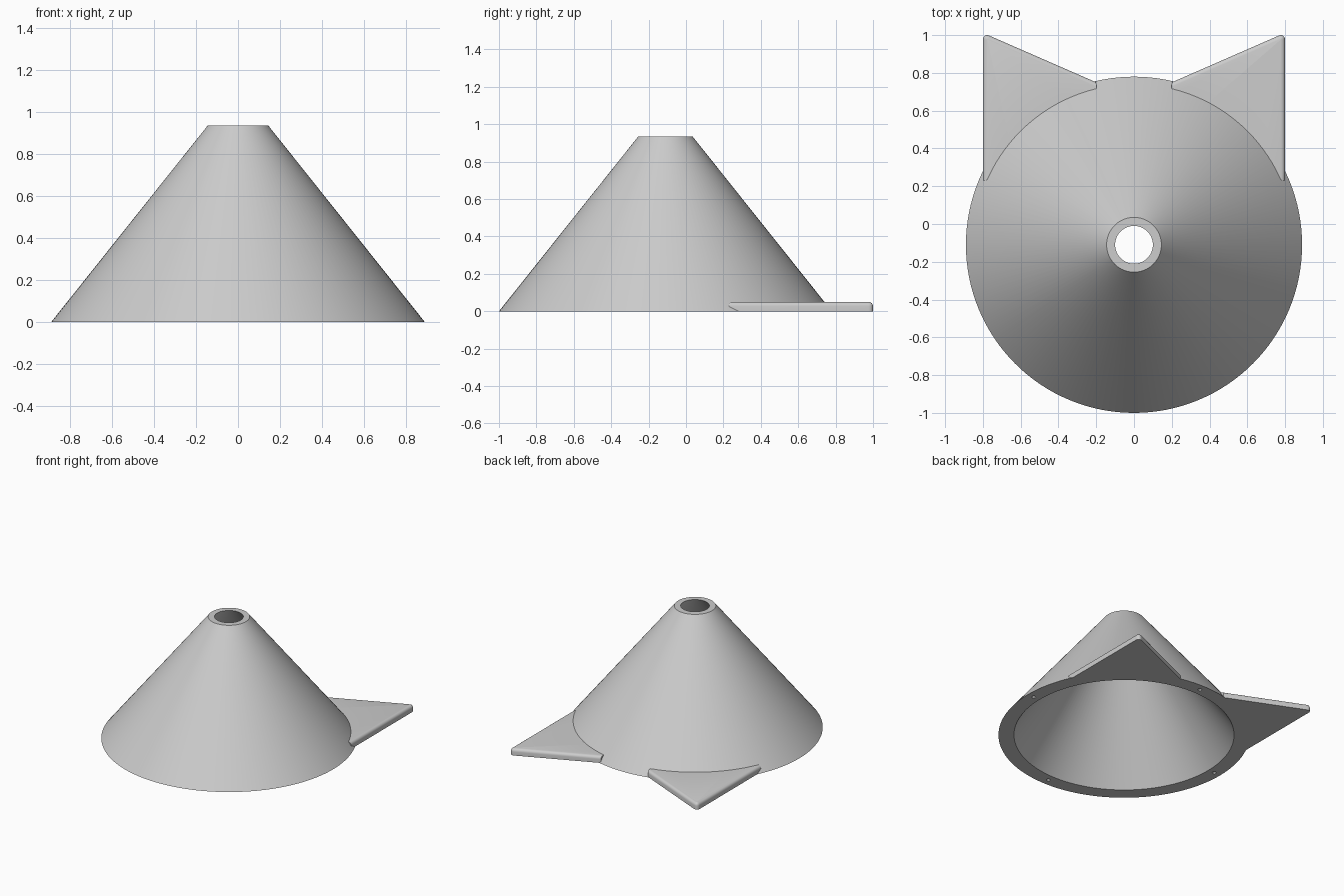
import bpy, bmesh
from math import cos, sin, hypot, radians, tau

default = bpy.data.objects.get("Cube")
if default:
    bpy.data.objects.remove(default, do_unlink=True)

CY = -0.11          # cone axis in y
HEIGHT = 0.935
SIDES = 128
GREY = (0.604, 0.604, 0.604, 1)

grey = bpy.data.materials.new("light_grey")
grey.use_nodes = True
grey.diffuse_color = GREY
grey.node_tree.nodes["Principled BSDF"].inputs["Base Color"].default_value = GREY


def circle(bm, radius, z, sides=SIDES, cx=0, cy=CY, start=0):
    return [bm.verts.new((cx + radius * cos(start + tau * i / sides),
                          cy + radius * sin(start + tau * i / sides), z)) for i in range(sides)]


def bridge(bm, a, b):
    """Join two equal loops with quads."""
    for i in range(len(a)):
        j = (i + 1) % len(a)
        bm.faces.new((a[i], a[j], b[j], b[i]))


def finish(name, bm):
    bmesh.ops.recalc_face_normals(bm, faces=bm.faces)
    mesh = bpy.data.meshes.new(name)
    bm.to_mesh(mesh)
    bm.free()
    mesh.materials.append(grey)
    obj = bpy.data.objects.new(name, mesh)
    bpy.context.collection.objects.link(obj)
    bpy.ops.object.select_all(action='DESELECT')
    obj.select_set(True)
    bpy.context.view_layer.objects.active = obj
    bpy.ops.object.shade_smooth_by_angle(angle=radians(30))


def cone_body():
    """Hollow truncated cone with four blind holes under its rim."""
    bm = bmesh.new()
    outer, top_outer = circle(bm, 0.89, 0), circle(bm, 0.145, HEIGHT)
    inner, top_inner = circle(bm, 0.78, 0), circle(bm, 0.10, HEIGHT)
    for a, b in ((outer, top_outer), (top_outer, top_inner), (top_inner, inner)):
        bridge(bm, a, b)
    # underside of the rim, split into plain quads and four holed cells
    quarter = SIDES // 4
    for i in range(SIDES):
        if 2 <= i % quarter < quarter - 2:
            j = i + 1
            bm.faces.new((outer[i], outer[j % SIDES], inner[j % SIDES], inner[i]))
    for q in range(4):
        span = [q * quarter + k for k in range(-2, 3)]
        cell = [outer[i % SIDES] for i in span] + [inner[i % SIDES] for i in reversed(span)]
        a = tau * q / 4
        cx, cy = 0.835 * cos(a), CY + 0.835 * sin(a)
        start = a - 2 * tau / len(cell)
        mouth = circle(bm, 0.015, 0, len(cell), cx, cy, start)
        end = circle(bm, 0.015, 0.04, len(cell), cx, cy, start)
        bridge(bm, cell, mouth)
        bridge(bm, mouth, end)
        bm.faces.new(end)
    finish("cone_body", bm)


def ear(name, side):
    """Flat triangular fin with a rounded tip and rounded upper edge."""
    arc = [radians(76 - 51 * i / 12) for i in range(13)]
    outline = [(0.8, 1.012), (0.2, 0.75)]
    outline += [(0.82 * cos(a), CY + 0.82 * sin(a)) for a in arc] + [(0.8, 0.23)]
    bm = bmesh.new()
    low, high = ([bm.verts.new((side * x, y, z)) for x, y in outline] for z in (0, 0.05))
    bridge(bm, low, high)
    bm.faces.new(low)
    bm.faces.new(high)
    bmesh.ops.recalc_face_normals(bm, faces=bm.faces)
    # round the tip
    tip = [e for e in bm.edges if all(v.co.y > 1 for v in e.verts)]
    bmesh.ops.bevel(bm, geom=tip, offset=0.038, segments=6, profile=0.5, affect='EDGES')
    # round the outer upper edges
    rim = [e for e in bm.edges
           if all(v.co.z > 0.04 and hypot(v.co.x, v.co.y - CY) > 0.85 for v in e.verts)]
    bmesh.ops.bevel(bm, geom=rim, offset=0.022, segments=4, profile=0.5, affect='EDGES')
    finish(name, bm)


cone_body()
ear("left_ear", 1)
ear("right_ear", -1)
